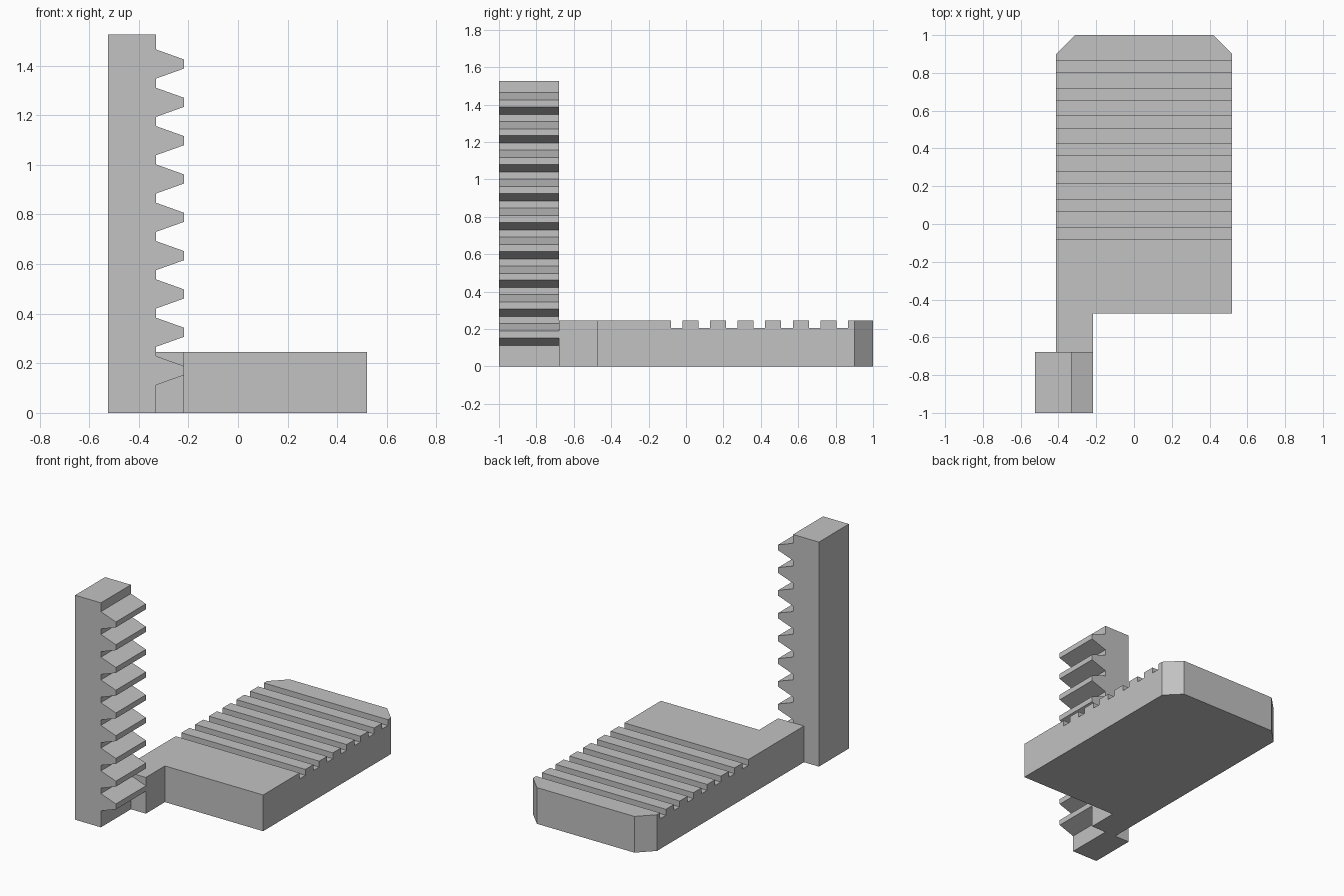
import bpy
import bmesh
from mathutils import Matrix

cube = bpy.data.objects.get("Cube")
if cube:
    bpy.data.objects.remove(cube, do_unlink=True)

# Single plain grey
grey = bpy.data.materials.new("plain grey")
grey.use_nodes = True
grey.diffuse_color = (0.54, 0.54, 0.54, 1)
grey.node_tree.nodes["Principled BSDF"].inputs["Base Color"].default_value = grey.diffuse_color


def extrude_profile(name, points, direction):
    """Solid made by sweeping a flat outline along a direction."""
    bm = bmesh.new()
    face = bm.faces.new([bm.verts.new(p) for p in points])
    result = bmesh.ops.extrude_face_region(bm, geom=[face])
    top = [v for v in result["geom"] if isinstance(v, bmesh.types.BMVert)]
    bmesh.ops.translate(bm, verts=top, vec=direction)
    bmesh.ops.recalc_face_normals(bm, faces=bm.faces)
    mesh = bpy.data.meshes.new(name)
    bm.to_mesh(mesh)
    bm.free()
    mesh.materials.append(grey)
    obj = bpy.data.objects.new(name, mesh)
    bpy.context.collection.objects.link(obj)
    return obj


# Upright rack: back bar with nine tapered teeth
HEIGHT, ROOT, TIP, PITCH = 1.525, -0.33, -0.218, 0.1545
rack = [(-0.524, 0), (ROOT, 0)]
for i in range(9):
    z = 0.112 + i * PITCH
    rack += [(ROOT, z), (TIP, z + 0.04), (TIP, z + 0.077), (ROOT, z + 0.117)]
rack += [(ROOT, HEIGHT), (-0.524, HEIGHT)]
extrude_profile("toothed_rack", [(x, -1, z) for x, z in rack], (0, 0.322, 0))

# Jaw plate with chamfered end corners and an arm reaching to the rack
LEFT, RIGHT, THICK, CHAMFER = -0.412, 0.52, 0.246, 0.1
outline = [(LEFT, -0.678), (TIP, -0.678), (TIP, -0.473), (RIGHT, -0.473),
           (RIGHT, 1 - CHAMFER), (RIGHT - CHAMFER, 1),
           (LEFT + CHAMFER, 1), (LEFT, 1 - CHAMFER)]
plate = extrude_profile("grooved_plate", [(x, y, 0) for x, y in outline], (0, 0, THICK))

# Seven grip grooves across the plate
bm = bmesh.new()
for i in range(7):
    place = Matrix.Translation((0.05, -0.05 + i * 0.1475, THICK))
    bmesh.ops.create_cube(bm, size=1, matrix=place @ Matrix.Diagonal((1.2, 0.062, 0.08, 1)))
mesh = bpy.data.meshes.new("groove_cutter")
bm.to_mesh(mesh)
bm.free()
mesh.materials.append(grey)
cutter = bpy.data.objects.new("groove_cutter", mesh)
bpy.context.collection.objects.link(cutter)
cut = plate.modifiers.new("grooves", "BOOLEAN")
cut.operation = "DIFFERENCE"
cut.solver = "EXACT"
cut.object = cutter

# Bake the grooves and drop the cutter
bpy.context.view_layer.objects.active = plate
bpy.ops.object.modifier_apply(modifier=cut.name)
bpy.data.objects.remove(cutter, do_unlink=True)
